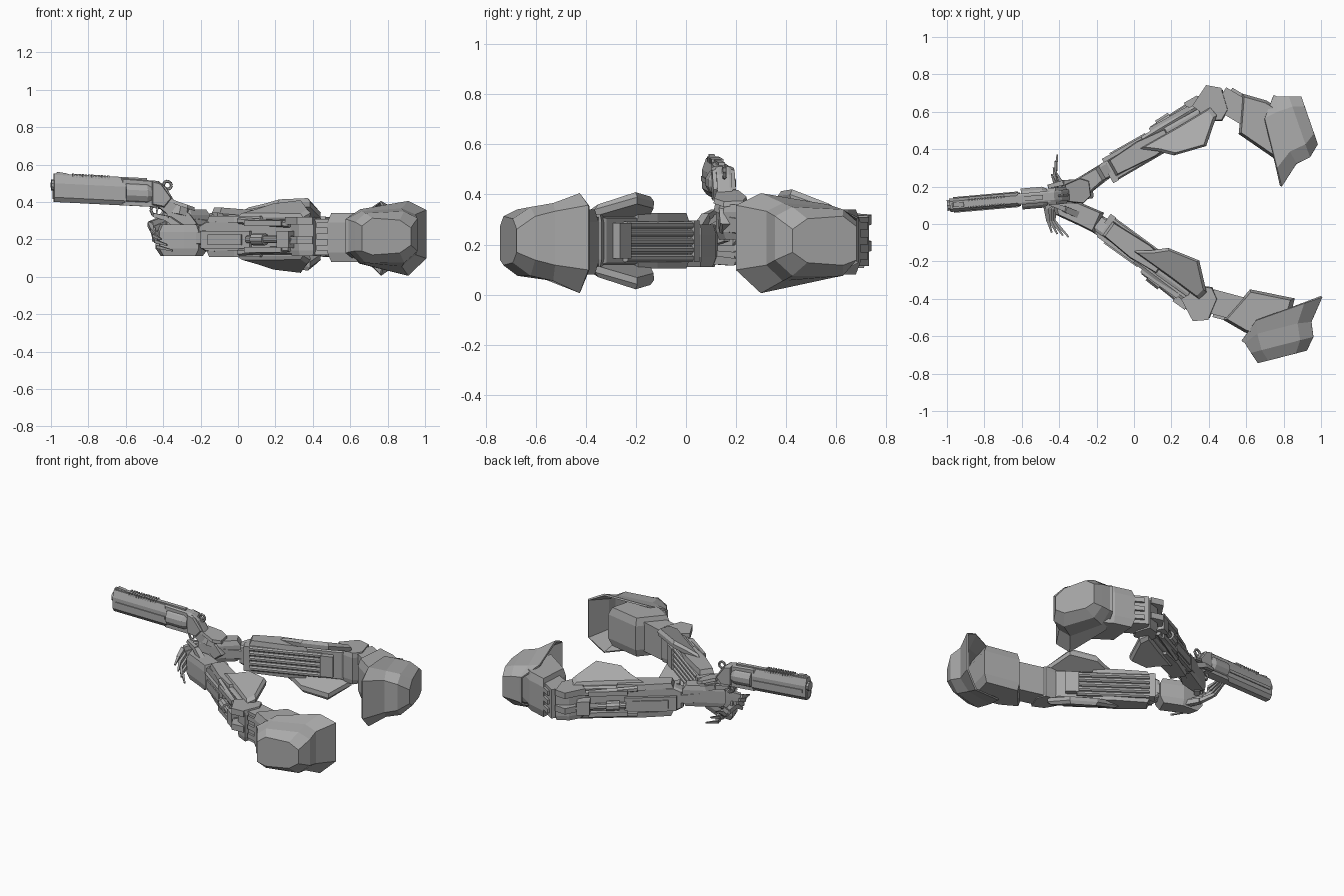
import bpy, bmesh, math
from mathutils import Matrix, Vector

if "Cube" in bpy.data.objects:
    bpy.data.objects.remove(bpy.data.objects["Cube"])

grey = bpy.data.materials.new("grey_metal")
grey.diffuse_color = (0.40, 0.40, 0.40, 1)
grey.use_nodes = True
grey.node_tree.nodes["Principled BSDF"].inputs["Base Color"].default_value = grey.diffuse_color
I = Matrix.Identity(4)


def frame(x, y, z, deg, m=1, slope=0.0):
    """Local x runs along deg, local y to the inner side (m flips it), z up."""
    c, s = math.cos(math.radians(deg)), math.sin(math.radians(deg))
    return Matrix(((c, -m * s, 0, x), (s, m * c, 0, y), (slope, 0, 1, z), (0, 0, 0, 1)))


def loft(name, rings, M=I, close_end=True):
    bm = bmesh.new()
    rows = [[bm.verts.new(M @ Vector(p)) for p in r] for r in rings]
    n = len(rows[0])
    for a, b in zip(rows, rows[1:]):
        for i in range(n):
            bm.faces.new((a[i], a[(i + 1) % n], b[(i + 1) % n], b[i]))
    bm.faces.new(rows[0])
    if close_end:
        bm.faces.new(rows[-1])
    bmesh.ops.recalc_face_normals(bm, faces=bm.faces)
    me = bpy.data.meshes.new(name)
    bm.to_mesh(me)
    bm.free()
    me.materials.append(grey)
    ob = bpy.data.objects.new(name, me)
    bpy.context.collection.objects.link(ob)
    return ob


def slab(name, poly, levels, M=I, side=False):
    """Stack scaled copies of a polygon; side=True stacks along local y."""
    cx = sum(p[0] for p in poly) / len(poly)
    cy = sum(p[1] for p in poly) / len(poly)
    rings = []
    for h, s in levels:
        pts = [(cx + (p[0] - cx) * s, cy + (p[1] - cy) * s) for p in poly]
        rings.append([(p[0], h, p[1]) if side else (p[0], p[1], h) for p in pts])
    return loft(name, rings, M)


def box(name, x, y, z, M=I):
    poly = [(x[0], y[0]), (x[1], y[0]), (x[1], y[1]), (x[0], y[1])]
    return slab(name, poly, [(z[0], 1), (z[1], 1)], M)


def bar(name, p, q, r0, r1, n=8, M=I):
    p, q = Vector(p), Vector(q)
    rot = (q - p).to_track_quat('Z', 'Y')
    def ring(c, r):
        angs = [2 * math.pi * (i + 0.5) / n for i in range(n)]
        return [c + rot @ Vector((r * math.cos(a), r * math.sin(a), 0)) for a in angs]
    return loft(name, [ring(p, r0), ring(q, r1)], M)


def finger(name, pts, r):
    for k in range(len(pts) - 1):
        bar(f"{name}_{k}", pts[k], pts[k + 1], r * (1 - 0.25 * k), r * (0.85 - 0.3 * k), 4)


# ---------- shoulder shell ----------
def shell_ring(ts, lo, hi, a):
    """Eight points from four columns, each with its width, low z, high z and depth."""
    return ([(a[i], ts[i], lo[i]) for i in range(4)]
            + [(a[i], ts[i], hi[i]) for i in (3, 2, 1, 0)])


def shoulder(side, M):
    rings = [shell_ring((-.135, -.08, .07, .13), (.14, .12, .13, .17),
                        (.27, .31, .30, .26), (0, 0, 0, 0)),
             shell_ring((-.155, -.10, .11, .18), (.14, .08, .08, .14),
                        (.29, .335, .345, .31), (-.06, -.06, -.06, -.06)),
             shell_ring((-.175, -.10, .12, .19), (.135, .075, .06, .12),
                        (.30, .345, .36, .33), (-.12, -.15, -.15, -.14)),
             shell_ring((-.19, -.09, .18, .28), (.13, .075, .01, .10),
                        (.305, .355, .40, .355), (-.135, -.22, -.245, -.255))]
    ob = loft(side + "_shoulder_shell", rings, M, close_end=False)
    mod = ob.modifiers.new("thickness", 'SOLIDIFY')
    mod.thickness, mod.offset = 0.012, 0


# ---------- upper arm ----------
def upper_arm(side, M):
    slab(side + "_upper_arm", [(.06, -.08), (.19, -.115), (.40, -.11), (.40, .13), (.156, .115),
         (.13, .06)], [(.08, .88), (.13, 1), (.29, 1), (.34, .88)], M)
    box(side + "_upper_arm_neck", (-.03, .2), (-.065, .065), (.115, .31), M)
    for z in (.14, .20, .26):
        box(side + "_neck_tab", (.0, .08), (-.08, -.06), (z, z + .03), M)


# ---------- forearm and elbow ----------
def forearm(side, M):
    slab(side + "_elbow", [(.62, -.04), (.70, -.075), (.785, -.06), (.76, .05), (.70, .085),
         (.60, .03)], [(.11, .92), (.14, 1), (.29, 1), (.32, .92)], M)
    for z in (.175, .28):
        slab(side + "_elbow_tab", [(.60, -.064), (.72, -.124), (.785, -.07), (.74, .02), (.64, .02)],
             [(z, 1), (z + .04, 1)], M)
    slab(side + "_forearm_core", [(0, .16), (.05, .135), (.3, .12), (.65, .12), (.65, .31),
         (.3, .31), (.05, .295), (0, .27)], [(-.035, .94), (-.02, 1), (.045, 1), (.055, .94)], M, True)
    # upper and lower guards flare away from the arm on the inner side
    guard = [(.24, -.005), (.32, .055), (.385, .118), (.56, .16), (.69, .045), (.68, -.01), (.48, -.005)]
    rail = [(.06, -.03), (.06, .06), (.30, .075), (.42, .06), (.42, -.03), (.25, -.045)]
    for tag, f in (("upper", lambda z: z), ("lower", lambda z: .43 - z)):
        loft(f"{side}_{tag}_guard", [[(.5 + (u - .5) * s, .05 + (v - .05) * s, f(z + .42 * v)) for u, v in guard]
             for z, s in ((.295, .98), (.322, 1), (.342, .88))], M)
        slab(f"{side}_{tag}_rail", rail, [(f(.29), 1), (f(.325), .92)], M)
        box(f"{side}_{tag}_strut", (.34, .58), (-.075, -.045), (f(.27), f(.30)), M)
        bar(f"{side}_{tag}_brace", (.28, -.04, f(.30)), (.62, -.05, f(.28)), .018, .018, 6, M)
    # inner rods between two end blocks
    for i in range(5):
        z = .145 + .033 * i
        bar(side + "_inner_rod", (.06, .07, z), (.51, .065, z), .016, .016, 8, M)
    box(side + "_rod_block", (.50, .58), (.03, .09), (.145, .285), M)
    box(side + "_rod_cap", (.03, .065), (.03, .088), (.13, .295), M)
    # outer actuator
    box(side + "_actuator_box", (.04, .36), (-.055, -.03), (.15, .245), M)
    box(side + "_actuator_panel", (.09, .31), (-.062, -.055), (.17, .225), M)
    bar(side + "_piston", (.35, -.06, .20), (.66, -.075, .20), .02, .02, 10, M)
    bar(side + "_piston_sleeve", (.39, -.062, .20), (.47, -.066, .20), .032, .032, 10, M)
    box(side + "_piston_clamp", (.57, .65), (-.10, -.02), (.155, .245), M)


arms = (("front", 1, (.795, -.705, -75.5), (.44, -.42, -15), (-.2, 0, 0, -35.5, 0)),
        ("rear", -1, (.935, .55, 19), (.485, .66, -31), (-.18, .28, .05, 29.5, -.07)))
for side, m, sh, up, fo in arms:
    shoulder(side, frame(sh[0], sh[1], 0, sh[2], m))
    upper_arm(side, frame(up[0], up[1], 0, up[2], m))
    forearm(side, frame(fo[0], fo[1], fo[2], fo[3], m, fo[4]))

# ---------- hands ----------
slab("grip_palm", [(-.19, .31), (-.15, .24), (-.25, .15), (-.38, .12), (-.42, .18), (-.33, .23)],
     [(.22, .85), (.25, 1), (.33, 1), (.36, .85)])
bar("grip_wrist", (-.13, .30, .265), (-.26, .21, .28), .05, .06, 6)
slab("support_palm", [(-.16, .06), (-.21, -.05), (-.29, -.01), (-.42, .05), (-.44, .13), (-.30, .12)],
     [(.11, .8), (.15, 1), (.24, 1), (.28, .85)])
bar("support_wrist", (-.15, -.03, .21), (-.27, .05, .2), .06, .06, 6)
# tilted cuff plate around the top of the grip hand
slab("grip_cuff", [(-.37, .12), (-.27, .11), (-.23, .15), (-.24, .23), (-.29, .245), (-.37, .21)],
     [(.375, 1), (.395, .95)], Matrix(((1, 0, 0, 0), (0, 1, 0, 0), (-.35, 0, 1, -.105), (0, 0, 0, 1))))
bar("grip_cuff_lower", (-.32, .17, .33), (-.31, .175, .375), .06, .055, 8)
for i in range(4):
    finger("grip_finger", [(-.37, .16, .32 - .03 * i), (-.47 + .015 * i, .09, .28 - .025 * i),
           (-.46 + .01 * i, .02, .25 - .03 * i), (-.44 + .03 * i, -.045 - .008 * i, .23 - .03 * i)], .025)
    finger("support_finger", [(-.33 - .03 * i, .09, .14 + .02 * i), (-.37 - .025 * i, .19, .13 + .025 * i),
           (-.42, .27 - .02 * i, .16 + .025 * i), (-.41 - .01 * i, .37 - .035 * i, .19 + .025 * i)], .025)
finger("grip_thumb", [(-.28, .22, .33), (-.38, .22, .37), (-.46, .20, .38)], .026)
finger("support_thumb", [(-.30, .05, .26), (-.37, .08, .31), (-.45, .11, .33)], .026)

# ---------- revolver ----------
G = frame(-.985, .10, 0, 5, 1, -.05)
# barrel with chamfered section, lofted along its length
section = [(-.018, .40), (.018, .40), (.036, .425), (.036, .50), (.02, .545), (-.02, .545),
           (-.036, .50), (-.036, .425)]
loft("barrel", [[(u, y, z) for y, z in section] for u in (0, .38)], G)
bar("muzzle", (-.014, 0, .49), (.02, 0, .49), .03, .03, 10, G)
box("muzzle_lower", (-.006, .02), (-.02, .02), (.415, .46), G)
box("top_rib", (.0, .50), (-.013, .013), (.54, .552), G)
for i in range(12):
    box("rib_notch", (.10 + .017 * i, .109 + .017 * i), (-.024, .024), (.535, .556), G)
slab("front_sight", [(.005, .54), (.09, .54), (.07, .556), (.02, .562)],
     [(-.012, 1), (.012, 1)], G, True)
for s in (-1, 1):
    box("barrel_groove_rail", (.02, .37), (s * .036, s * .042), (.455, .475), G)
bar("cylinder", (.385, 0, .47), (.50, 0, .47), .058, .058, 12, G)
bar("cylinder_rear", (.50, 0, .47), (.525, 0, .47), .058, .045, 12, G)
slab("frame_and_grip", [(.36, .545), (.56, .54), (.60, .51), (.65, .43), (.73, .37), (.77, .32),
     (.72, .28), (.64, .34), (.56, .40), (.36, .40)],
     [(-.03, .96), (-.02, 1), (.02, 1), (.03, .96)], G, True)
slab("frame_side", [(.525, .54), (.57, .53), (.63, .45), (.59, .40), (.525, .41)],
     [(-.045, .9), (-.03, 1), (.03, 1), (.045, .9)], G, True)
# trigger guard and hammer ring made of short bars
for name, u, z, r in (("trigger_guard", .56, .385, .04), ("hammer_ring", .61, .52, .022)):
    ring = [(u + r * math.cos(k * math.pi / 4), 0, z + r * math.sin(k * math.pi / 4)) for k in range(9)]
    for a, b in zip(ring, ring[1:]):
        bar(name, a, b, .008, .008, 6, G)
bar("trigger", (.56, 0, .41), (.55, 0, .36), .008, .005, 4, G)
